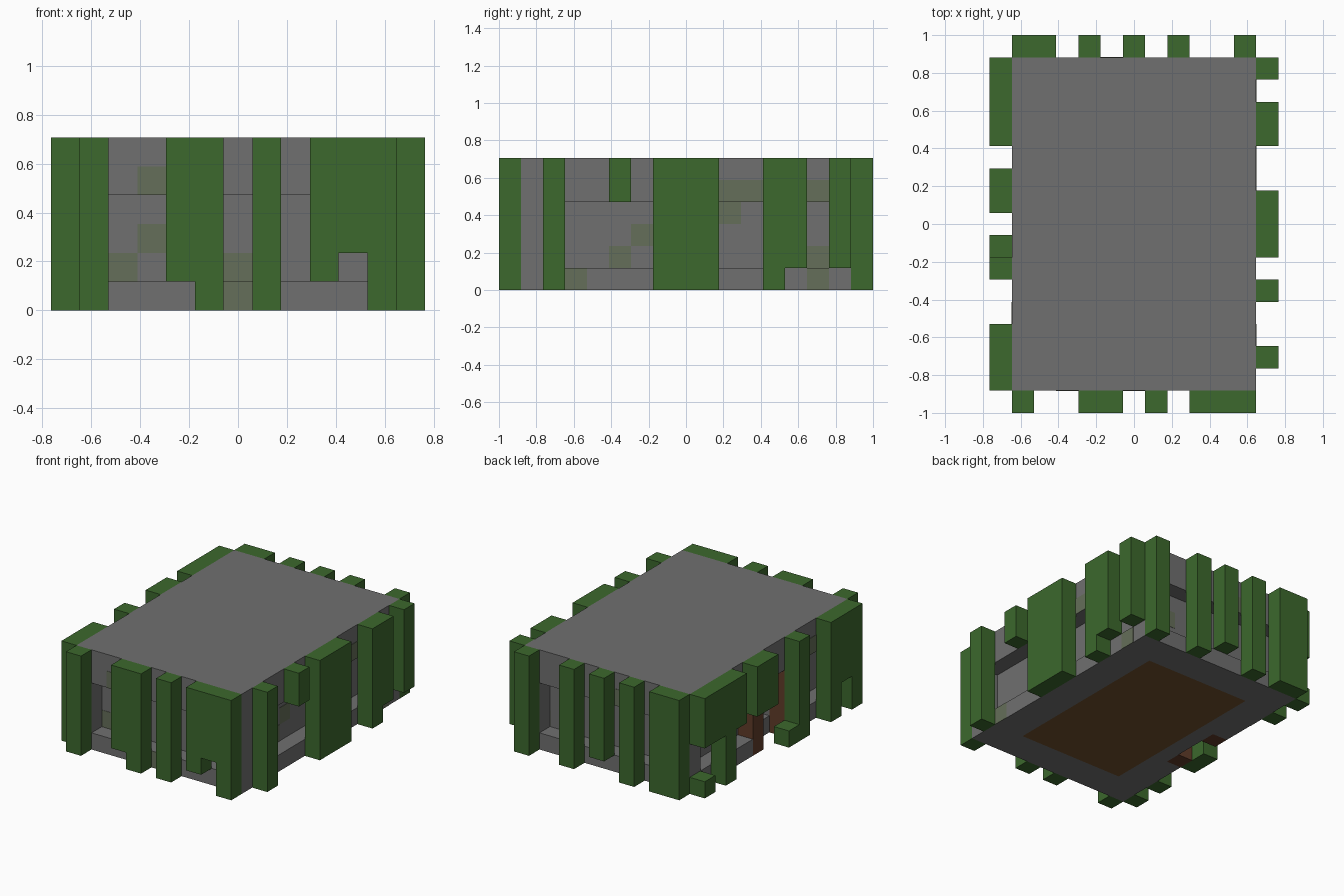
import bpy
import bmesh
from mathutils import Vector

CELL = 2 / 17
HEIGHT = 6

default = bpy.data.objects.get("Cube")
if default:
    bpy.data.objects.remove(default, do_unlink=True)


def material(name, colour):
    mat = bpy.data.materials.new(name)
    mat.use_nodes = True
    rgba = (*colour, 1)
    mat.diffuse_color = rgba
    mat.node_tree.nodes["Principled BSDF"].inputs["Base Color"].default_value = rgba
    return mat


stone = material("grey_stone", (.16, .16, .16))
moss = material("mossy_stone", (.13, .156, .1))
leaf = material("vine_green", (.045, .138, .026))
plank = material("brown_planks", (.165, .078, .026))
timber = material("dark_timber", (.117, .045, .022))


def build(name, mat, boxes):
    """Join boxes, each given by its low and high corner in cell units."""
    bm = bmesh.new()
    for low, high in boxes:
        low, high = Vector(low) * CELL, Vector(high) * CELL
        cube = bmesh.ops.create_cube(bm, size=1)
        for v in cube["verts"]:
            v.co = (low + high) / 2 + v.co * (high - low)
    mesh = bpy.data.meshes.new(name)
    bm.to_mesh(mesh)
    bm.free()
    mesh.materials.append(mat)
    obj = bpy.data.objects.new(name, mesh)
    bpy.context.collection.objects.link(obj)
    return obj


def cells(x, y, z):
    """Box spanning whole cells; x and y are first and last cell, z is bottom and top."""
    return ((x[0] - .5, y[0] - .5, z[0]), (x[1] + .5, y[1] + .5, z[1]))


def on_side(side, along, depth, z):
    """Box on one side of the house, from a span along it and a distance range outwards."""
    if side in ("front", "right"):
        depth = (-depth[1], -depth[0])
    x, y = (along, depth) if side in ("front", "back") else (depth, along)
    return ((x[0], y[0], z[0]), (x[1], y[1], z[1]))


# Base ring, with a gap for the doorway, and the plank floor inside it
base = (0, 1)
build("base_ring", stone, [
    cells((-5, 5), (-7, -6), base),
    cells((-5, 5), (6, 7), base),
    cells((4, 5), (-5, 5), base),
    cells((-4, -4), (-5, 5), base),
    cells((-5, -5), (-5, -3), base),
    cells((-5, -5), (2, 5), base),
])
build("floor", plank, [cells((-3, 3), (-5, 5), base)])

# Recessed walls, open at the doorway
middle = (1, 4)
build("walls", stone, [
    cells((-4, 4), (-6, -6), middle),
    cells((-4, 4), (6, 6), middle),
    cells((4, 4), (-5, 5), middle),
    cells((-4, -4), (-5, -2), middle),
    cells((-4, -4), (1, 5), middle),
])
build("corner_pillars", stone, [
    cells((x, x), (y, y), middle) for x in (-5, 5) for y in (-7, 7)])
build("roof", stone, [cells((-5, 5), (-7, 7), (4, HEIGHT))])

# Timber door posts
build("door_posts", timber, [cells((-5, -5), (y, y), (0, 4)) for y in (-2, 1)])

# Hanging vines: first cell, last cell, bottom, top
vines = {
    "front": [(-5, -5, 0, 6), (-2, -2, 1, 6), (-1, -1, 0, 6), (1, 1, 0, 6),
              (3, 3, 1, 6), (4, 4, 2, 6), (5, 5, 0, 6)],
    "back": [(-5, -4, 0, 6), (-2, -2, 0, 6), (0, 0, 1, 6), (2, 2, 0, 6),
             (5, 5, 0, 6)],
    "left": [(-6, -6, 0, 6), (-3, -3, 4, 6), (-1, 1, 0, 6), (4, 4, 0, 6),
             (5, 5, 1, 6), (7, 7, 1, 6)],
    "right": [(-7, -7, 0, 6), (-6, -6, 2, 6), (-5, -5, 0, 6), (-2, -2, 0, 6),
              (-1, -1, 0, 1), (1, 2, 3, 6), (4, 7, 3, 6), (5, 5, 0, 3),
              (7, 7, 0, 1)],
}

# Mossy stones: cell along the side, cell height
mossy = {
    "front": [(-3, 4), (-3, 2), (-4, 1), (0, 0), (0, 1)],
    "back": [(3, 2), (1, 1), (-1, 4), (-3, 3)],
    "left": [(2, 4), (3, 4), (2, 3), (-2, 2), (-3, 1), (-5, 0), (6, 4), (6, 0), (6, 1)],
    "right": [(3, 1), (4, 0), (-3, 2), (-4, 4)],
}

for side in vines:
    face = 7.5 if side in ("front", "back") else 5.5
    build(side + "_vines", leaf, [
        on_side(side, (a - .5, b + .5), (face, face + 1), (low, high))
        for a, b, low, high in vines[side]])
    patches = []
    for along, z in mossy[side]:
        plane = face - 1 if 1 <= z < 4 else face
        patches.append(on_side(side, (along - .5, along + .5),
                               (plane - .02, plane + .02), (z, z + 1)))
    build(side + "_mossy_stones", moss, patches)
